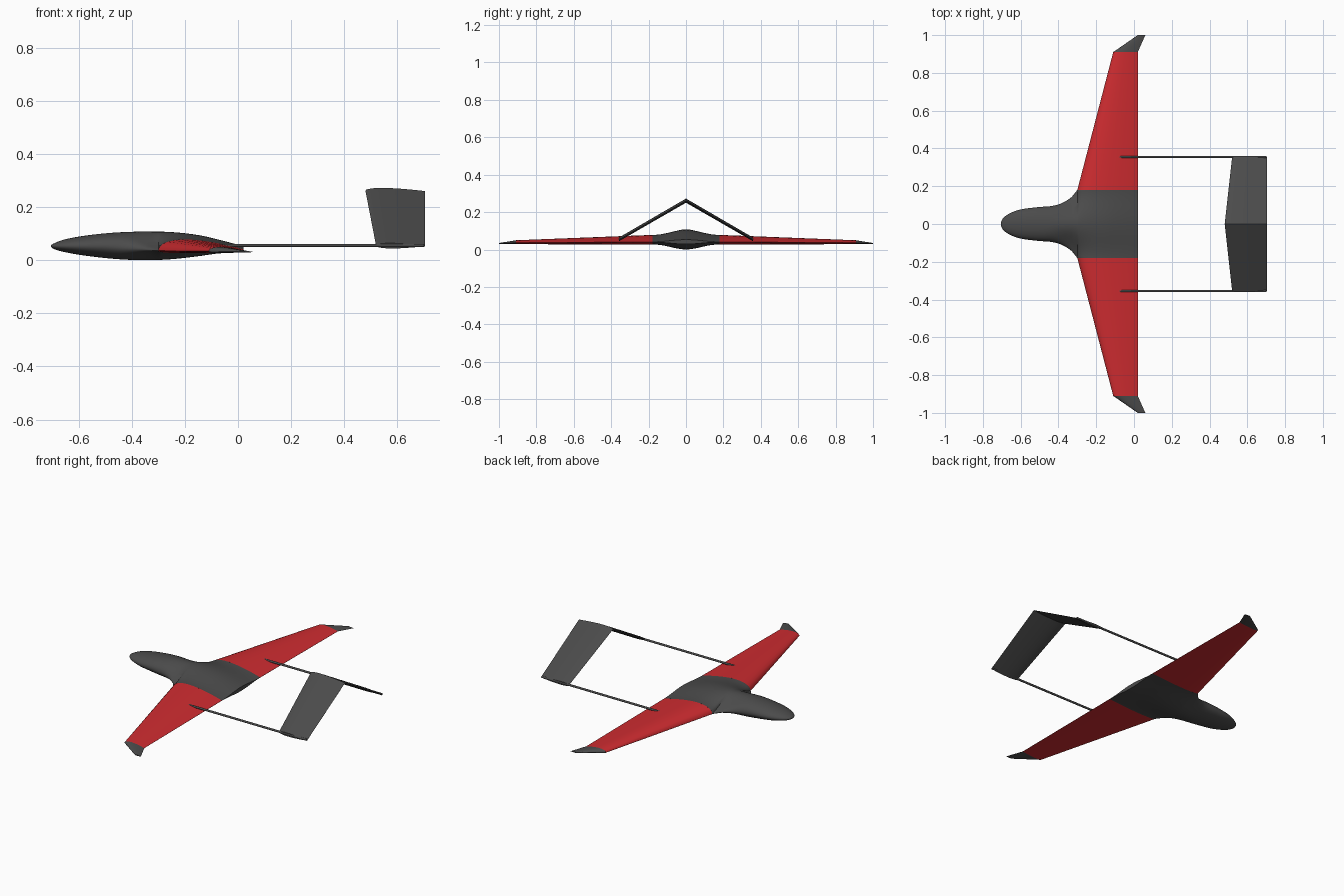
import bpy, bmesh, math

if "Cube" in bpy.data.objects:
    bpy.data.objects.remove(bpy.data.objects["Cube"])

def material(name, c):
    m = bpy.data.materials.new(name)
    m.diffuse_color = (*c, 1)
    m.use_nodes = True
    m.node_tree.nodes["Principled BSDF"].inputs["Base Color"].default_value = m.diffuse_color
    return m

dark = material("dark_grey", (0.07, 0.07, 0.07))
red = material("red", (0.62, 0.025, 0.03))

def loft(name, rings, mat, angle=40):
    """Skin a list of closed rings and cap both ends."""
    bm = bmesh.new()
    vr = [[bm.verts.new(p) for p in r] for r in rings]
    n = len(rings[0])
    for a, b in zip(vr, vr[1:]):
        for i in range(n):
            j = (i + 1) % n
            bm.faces.new((a[i], a[j], b[j], b[i]))
    bm.faces.new(vr[0])
    bm.faces.new(vr[-1])
    bmesh.ops.remove_doubles(bm, verts=bm.verts, dist=1e-5)
    bmesh.ops.recalc_face_normals(bm, faces=bm.faces)
    me = bpy.data.meshes.new(name)
    bm.to_mesh(me)
    bm.free()
    me.materials.append(mat)
    ob = bpy.data.objects.new(name, me)
    bpy.context.collection.objects.link(ob)
    bpy.context.view_layer.objects.active = ob
    ob.select_set(True)
    bpy.ops.object.shade_smooth_by_angle(angle=math.radians(angle))
    ob.select_set(False)
    return ob

def curve(pts, x):
    """Smooth interpolation through (x, value) points."""
    if x <= pts[0][0]:
        return pts[0][1]
    for i in range(len(pts) - 1):
        (x0, y0), (x1, y1) = pts[i], pts[i + 1]
        if x <= x1:
            h = x1 - x0
            def slope(k):
                a, b = pts[max(k - 1, 0)], pts[min(k + 1, len(pts) - 1)]
                return (b[1] - a[1]) / (b[0] - a[0])
            t = (x - x0) / h
            return ((2*t**3 - 3*t*t + 1) * y0 + (t**3 - 2*t*t + t) * h * slope(i)
                    + (3*t*t - 2*t**3) * y1 + (t**3 - t*t) * h * slope(i + 1))
    return pts[-1][1]

def thick(t):
    """Aerofoil half thickness, peak about 1, closing to a thin trailing edge."""
    t = min(max(t, 0), 1)
    return 10 * (0.2969*math.sqrt(t) - 0.126*t - 0.3516*t*t + 0.2843*t**3 - 0.1015*t**4)

def foil(y, le, te, z_le, z_te, up, down, n=14):
    """Closed aerofoil ring in a plane of constant y."""
    ts = [(1 - math.cos(math.pi * i / n)) / 2 for i in range(n + 1)]
    p = lambda t, h: (le + t*(te - le), y, z_le + t*(z_te - z_le) + h*thick(t))
    return [p(t, up) for t in reversed(ts)] + [p(t, -down) for t in ts[1:]]

# Blended body: cross-sections along x, merging into the wing root
NOSE, LE, TE = -0.705, -0.30, 0.02
ROOT = dict(z_le=0.036, z_te=0.040, up=0.041, down=0.010)
s = lambda pts: [(math.sqrt(max(x - NOSE, 0)), v) for x, v in pts]
width = s([(NOSE, 0), (-.69, .034), (-.65, .060), (-.6, .077), (-.5, .090), (-.43, .096),
           (-.38, .111), (-.34, .135), (-.315, .157), (LE, .18)])
top = s([(NOSE, .053), (-.69, .065), (-.65, .079), (-.55, .096), (-.45, .105), (-.35, .108),
         (-.25, .106), (-.15, .095), (-.07, .077), (TE, .053)])
bottom = s([(NOSE, .053), (-.69, .041), (-.65, .030), (-.55, .014), (-.45, .004), (-.35, .0),
            (-.25, .004), (-.15, .015), (-.07, .026), (TE, .029)])

xs = [NOSE + (LE - NOSE) * (i / 26)**2 for i in range(26)]
xs += [LE + (TE - LE) * (1 - math.cos(math.pi * i / 18)) / 2 for i in range(19)]
rings = []
for x in xs[1:]:
    v = math.sqrt(x - NOSE)
    w, zt, zb = (curve(c, v) for c in (width, top, bottom))
    t = (x - LE) / (TE - LE)
    k = min(max((x + 0.46) / 0.22, 0), 1)
    k = k * k * (3 - 2 * k)
    tc = max(t, 0)
    blend = min(max((x + 0.50) / 0.20, 0), 1)
    mid = (0.053 * (1 - blend) + ROOT["z_le"] * blend) + tc * (ROOT["z_te"] - ROOT["z_le"])
    et, eb = mid + ROOT["up"] * thick(t), mid - ROOT["down"] * thick(t)
    N = 28
    def shape(q):
        return (1 - k) * math.sqrt(max(1 - q*q, 0)) + k * (1 + math.cos(math.pi * q)) / 2
    qs = [-math.cos(math.pi * i / N) for i in range(N + 1)]
    qs[0], qs[-1] = -1, 1
    up = [(x, w*q, et + (zt - et) * shape(q)) for q in qs]
    dn = [(x, w*q, eb + (zb - eb) * shape(q)) for q in reversed(qs)]
    rings.append(up + dn)
rings.insert(0, [(NOSE, 0, .053)] * len(rings[0]))
loft("body", rings, dark, 50)

for side, sy in (("left", -1), ("right", 1)):
    # Tapered wing panel and swept tip
    tip = foil(sy*.91, -.11, TE, .034, .036, .015, .006)
    loft(side + "_wing", [foil(sy*.18, LE, TE, **ROOT), tip], red)
    loft(side + "_wing_tip", [tip, foil(sy*1.0, .02, .06, .032, .031, .003, .002)], dark)

    # Tail boom
    boom = [[(x, sy*.355 + .006*math.cos(a), .056 + .006*math.sin(a))
             for a in (2*math.pi*i/12 for i in range(12))] for x in (-.09, .70)]
    loft(side + "_boom", boom, dark)

    # Inverted V tail half
    loft(side + "_tail_fin", [foil(sy*.358, .52, .705, .055, .053, .010, .010),
                              foil(0, .48, .705, .262, .260, .011, .011)], dark)
